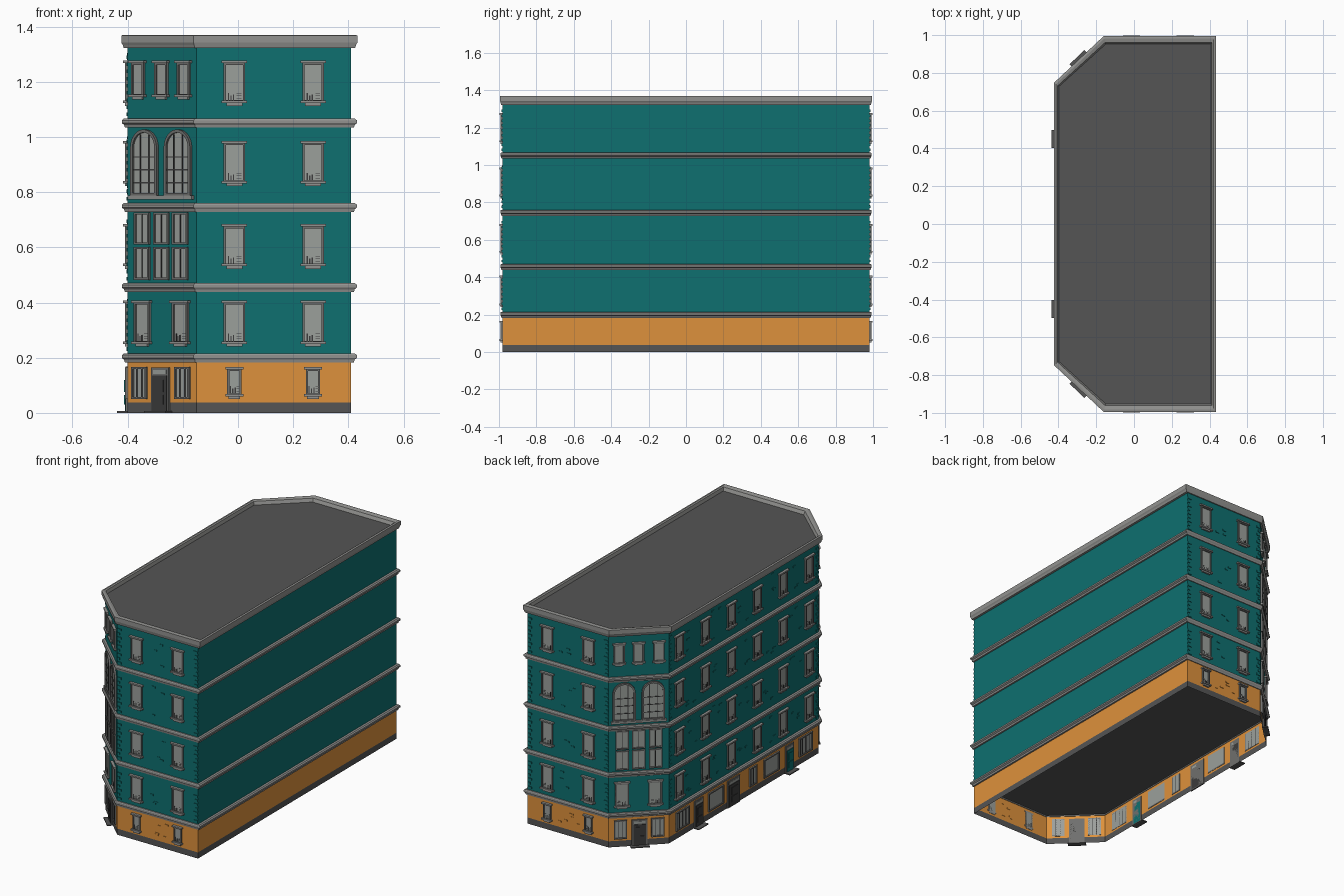
import bpy, bmesh, math, random
from mathutils import Vector

if "Cube" in bpy.data.objects:
    bpy.data.objects.remove(bpy.data.objects["Cube"])

random.seed(4)

def mat(name, r, g, b):
    m = bpy.data.materials.new(name)
    m.diffuse_color = (r, g, b, 1)
    m.use_nodes = True
    m.node_tree.nodes["Principled BSDF"].inputs["Base Color"].default_value = m.diffuse_color
    return m

TEAL = mat("teal paint", 0.0044, 0.16, 0.16)
ORANGE = mat("orange paint", 0.73, 0.285, 0.045)
TRIM = mat("stone trim", 0.29, 0.29, 0.28)
ROOF = mat("dark roof grey", 0.09, 0.09, 0.09)
FRAME = mat("window frame grey", 0.16, 0.16, 0.155)
GLASS = mat("pale glass", 0.33, 0.35, 0.33)
DARK = mat("charcoal", 0.045, 0.045, 0.045)

def finish(name, bm, mats):
    me = bpy.data.meshes.new(name)
    bm.to_mesh(me)
    bm.free()
    for m in mats:
        me.materials.append(m)
    ob = bpy.data.objects.new(name, me)
    bpy.context.collection.objects.link(ob)
    return ob

# Building outline with two cut corners, grown by dx / dy
def outline(dx, dy, z):
    half = [(0.41 + dx, 0.982 + dy), (-0.15 - 0.5 * dx, 0.982 + dy), (-0.40 - dx, 0.742 + 0.5 * dy)]
    pts = half + [(x, -y) for x, y in reversed(half)]
    return [Vector((x, y, z)) for x, y in pts]

def loft(name, rings, mats, top=None, bottom=None, rule=lambda k: 0, closed=False):
    bm = bmesh.new()
    loops = [[bm.verts.new(p) for p in outline(*r)] for r in rings]
    n = len(loops)
    for k in range(n if closed else n - 1):
        a, b = loops[k], loops[(k + 1) % n]
        for i in range(6):
            j = (i + 1) % 6
            bm.faces.new((a[i], a[j], b[j], b[i])).material_index = rule(k)
    if top is not None:
        bm.faces.new(loops[-1]).material_index = top
    if bottom is not None:
        bm.faces.new(loops[0][::-1]).material_index = bottom
    return finish(name, bm, mats)

# Ground floor is a thin shell open underneath, upper floors are closed
loft("ground_floor_walls", [(0, 0, 0), (0, 0, 0.038), (0, 0, 0.19)], [ROOF, ORANGE], rule=lambda k: min(k, 1))
loft("upper_walls", [(0, 0, 0.19), (0, 0, 1.335)], [TEAL, ROOF], bottom=1)
loft("roof", [(0.0, -0.025, 1.33), (0.0, -0.025, 1.346)], [ROOF], top=0)

# Stone bands and the roof cornice
for i, z in enumerate((0.183, 0.438, 0.728, 1.034)):
    loft(f"stone_band_{i + 1}", [(-0.004, -0.004, z), (0.010, 0.005, z), (0.013, 0.007, z + 0.010),
         (0.021, 0.011, z + 0.016), (0.021, 0.011, z + 0.026), (0.014, 0.008, z + 0.032),
         (-0.004, -0.004, z + 0.032)], [TRIM], closed=True)
loft("roof_cornice", [(-0.005, -0.01, 1.322), (0.014, 0.007, 1.322), (0.018, 0.010, 1.334),
     (0.023, 0.012, 1.342), (0.023, 0.012, 1.368), (0.012, 0.0, 1.37), (0.004, -0.02, 1.366),
     (-0.002, -0.030, 1.345)], [TRIM], closed=True)

# Each wall: origin, sideways direction, outward direction
CUT_MID, CUT_U = Vector((-0.275, -0.862, 0)), Vector((0.25, -0.24, 0)).normalized()
CUT_N = Vector((-0.24, -0.25, 0)).normalized()
def flip(v):
    return Vector((v.x, -v.y, 0))
WALLS = {
    "front": (Vector((0, -0.982, 0)), Vector((1, 0, 0)), Vector((0, -1, 0))),
    "back": (Vector((0, 0.982, 0)), Vector((1, 0, 0)), Vector((0, 1, 0))),
    "left": (Vector((-0.40, 0, 0)), Vector((0, 1, 0)), Vector((-1, 0, 0))),
    "front_corner": (CUT_MID, CUT_U, CUT_N),
    "back_corner": (flip(CUT_MID), flip(CUT_U), flip(CUT_N)),
}
parts = {}

# Prism with a drawn outline on a wall, from depth d0 to d1
def prism(part, m, wall, pts, d0, d1):
    key = f"{wall}_{part}"
    bm = parts.setdefault(key, (bmesh.new(), m))[0]
    o, u, n = WALLS[wall]
    a, b = [[bm.verts.new(o + u * s + n * d + Vector((0, 0, z))) for s, z in pts] for d in (d0, d1)]
    bm.faces.new(a[::-1])
    bm.faces.new(b)
    for i in range(len(a)):
        j = (i + 1) % len(a)
        bm.faces.new((a[i], a[j], b[j], b[i]))

def box(part, m, wall, u0, u1, z0, z1, d1, d0=-0.002):
    prism(part, m, wall, [(u0, z0), (u1, z0), (u1, z1), (u0, z1)], d0, d1)

def pane(wall, u, w, z0, z1, cols=1, rows=1, f=0.008):
    box("glass", GLASS, wall, u - w / 2, u + w / 2, z0, z1, 0.003)
    for s in (-1, 1):
        e = u + s * (w / 2 - f / 2)
        box("frames", FRAME, wall, e - f / 2, e + f / 2, z0, z1, 0.009)
    box("frames", FRAME, wall, u - w / 2, u + w / 2, z1 - f, z1, 0.009)
    box("frames", FRAME, wall, u - w / 2, u + w / 2, z0, z0 + f, 0.009)
    for i in range(1, cols):
        c = u - w / 2 + w * i / cols
        box("bars", DARK, wall, c - 0.002, c + 0.002, z0, z1, 0.006)
    for i in range(1, rows):
        c = z0 + (z1 - z0) * i / rows
        box("bars", DARK, wall, u - w / 2, u + w / 2, c - 0.002, c + 0.002, 0.006)

# Sash window with a moulded head, sill, and pots behind the glass
def window(wall, u, w, z0, z1, pots=True):
    pane(wall, u, w - 0.014, z0 + 0.012, z1 - 0.008)
    box("window_heads", TRIM, wall, u - w / 2, u + w / 2, z1 - 0.009, z1, 0.016)
    box("window_sills", TRIM, wall, u - w / 2, u + w / 2, z0 + 0.010, z0 + 0.019, 0.016)
    box("window_sills", FRAME, wall, u - w * 0.32, u + w * 0.32, z0, z0 + 0.010, 0.010)
    if pots:
        b = z0 + 0.02
        for k, h in enumerate((0.045, 0.03, 0.036)):
            c = u - w * 0.26 + k * 0.009
            box("pots", DARK, wall, c, c + 0.005, b, b + h * 0.6, 0.004)
        for k in range(3):
            box("pots", DARK, wall, u + 0.008, u + w * 0.28, b + 0.007 + k * 0.009, b + 0.009 + k * 0.009, 0.004)

# Arched window made from a round-headed outline
def arch(wall, u, w, z0, z1):
    def shape(r):
        spring = z1 - w / 2
        arc = [(u + r * math.cos(t * math.pi / 14), spring + r * math.sin(t * math.pi / 14)) for t in range(15)]
        return [(u - r, z0)] + [(u + r, z0)] + arc
    prism("arched_glass", GLASS, wall, shape(w / 2 - 0.004), -0.002, 0.003)
    out, inn = shape(w / 2)[1:], shape(w / 2 - 0.011)[1:]
    out, inn = out + [(u - w / 2, z0)], inn + [(u - w / 2 + 0.011, z0)]
    for i in range(len(out) - 1):
        if out[i] != out[i + 1]:
            prism("arched_frames", FRAME, wall, [out[i], out[i + 1], inn[i + 1], inn[i]], -0.002, 0.011)
    box("arched_frames", FRAME, wall, u - w / 2, u + w / 2, z0, z0 + 0.01, 0.011)
    for s in (-0.022, 0.022):
        box("bars", DARK, wall, u + s - 0.002, u + s + 0.002, z0, z1 - 0.018, 0.006)
    for k in range(1, 4):
        c = z0 + k * 0.047
        box("bars", DARK, wall, u - w / 2 + 0.01, u + w / 2 - 0.01, c - 0.002, c + 0.002, 0.006)

# Panelled door with surround and a step
def door(wall, u, w, z1, m, step=0.038):
    box("door_surrounds", FRAME, wall, u - w / 2, u + w / 2, 0, z1, 0.007)
    part = "door_" + m.name.split()[0]
    box(part, m, wall, u - w / 2 + 0.009, u + w / 2 - 0.009, 0.006, z1 - 0.03, 0.010)
    box("door_lights", GLASS, wall, u - w / 2 + 0.012, u + w / 2 - 0.012, z1 - 0.024, z1 - 0.01, 0.009)
    box(part, m, wall, u - w * 0.25, u + w * 0.25, 0.03, 0.065, 0.013)
    box(part, m, wall, u - w * 0.25, u + w * 0.25, 0.075, 0.12, 0.013)
    if step:
        box("steps", ROOF, wall, u - w * 0.6, u + w * 0.6, 0, 0.006, step)

FLOORS = [(0.24, 0.408), (0.522, 0.684), (0.822, 0.986), (1.113, 1.277)]

# Front and back walls
for wall in ("front", "back"):
    for u in (-0.013, 0.272):
        for z0, z1 in FLOORS:
            window(wall, u, 0.092, z0, z1)
        window(wall, u, 0.066, 0.05, 0.167)

# Long street wall
for k in range(6):
    for z0, z1 in FLOORS:
        window("left", -0.643 + k * 0.257, 0.092, z0, z1)
for u, w, cols in ((0.61, 0.13, 4), (-0.61, 0.13, 4), (0.28, 0.15, 1), (-0.27, 0.15, 1)):
    pane("left", u, w, 0.05, 0.165, cols)
door("left", 0.45, 0.08, 0.168, DARK)
door("left", -0.45, 0.08, 0.168, TEAL)
door("left", 0.105, 0.12, 0.168, DARK, 0)
pane("left", -0.09, 0.07, 0.05, 0.165, 2)

# Cut corners, each floor with its own windows
for wall in ("front_corner", "back_corner"):
    for u in (-0.117, 0, 0.112):
        window(wall, u, 0.076, 1.135, 1.277, False)
    for u in (-0.084, 0.084):
        arch(wall, u, 0.132, 0.787, 1.027)
        window(wall, u * 1.14, 0.092, *FLOORS[0])
    box("window_sills", TRIM, wall, -0.16, 0.16, 0.774, 0.787, 0.014)
    for u in (-0.097, 0, 0.095):
        pane(wall, u, 0.076, 0.61, 0.727, 2, 1)
        pane(wall, u, 0.076, 0.482, 0.602, 2, 1)
    for u in (-0.11, 0.105):
        pane(wall, u, 0.075, 0.05, 0.167, 3)
    door(wall, -0.005, 0.09, 0.165, DARK, 0.034)

# Corner stones and scattered raised bricks
STOREYS = [(0.225, 0.43), (0.48, 0.72), (0.77, 1.025), (1.075, 1.315)]
for wall, u0, u1 in (("front", -0.15, 0.41), ("back", -0.15, 0.41), ("left", -0.742, 0.742)):
    for z0, z1 in STOREYS:
        for k in range(int((z1 - z0) / 0.026)):
            w, z = (0.028, 0.018)[k % 2], z0 + k * 0.026
            box("corner_stones", TEAL, wall, u0, u0 + w, z, z + 0.013, 0.004)
            box("corner_stones", TEAL, wall, u1 - w, u1, z, z + 0.013, 0.004)
    mids = [0.13] if wall != "left" else [-0.514 + 0.257 * k for k in range(5)]
    for m in mids:
        for z0, z1 in STOREYS:
            for _ in range(3):
                u, z = m + random.uniform(-0.06, 0.04), random.uniform(z0 + 0.02, z1 - 0.02)
                box("raised_bricks", TEAL, wall, u, u + 0.024, z, z + 0.009, 0.003)
    if wall != "left":
        for _ in range(5):
            u, z = 0.13 + random.uniform(-0.09, 0.06), random.uniform(0.06, 0.16)
            box("ground_bricks", ORANGE, wall, u, u + 0.024, z, z + 0.009, 0.003)

for name, (bm, m) in parts.items():
    bmesh.ops.recalc_face_normals(bm, faces=bm.faces[:])
    finish(name, bm, [m])
